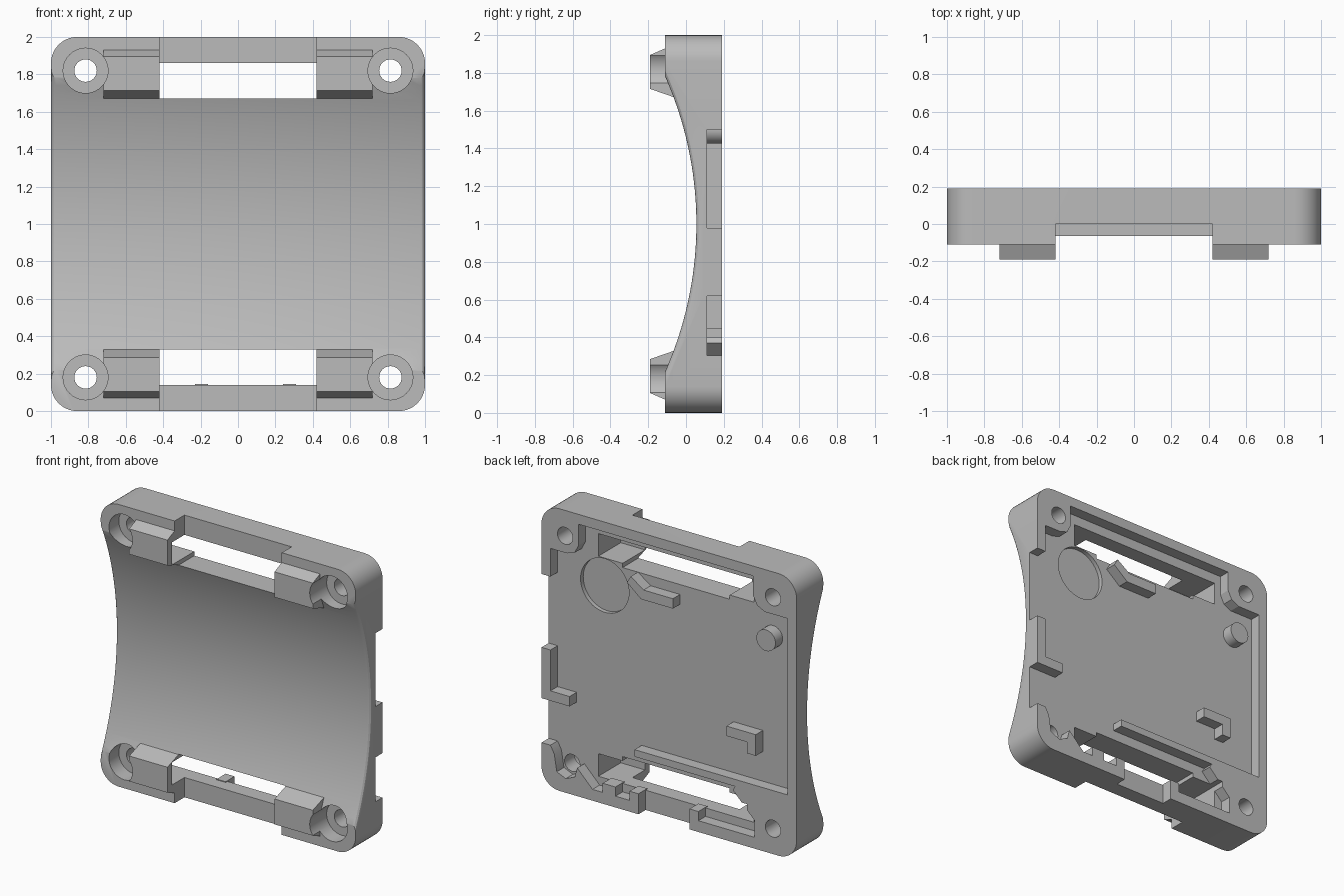
import bpy, bmesh, math

if "Cube" in bpy.data.objects:
    bpy.data.objects.remove(bpy.data.objects["Cube"])

grey = bpy.data.materials.new("matte grey")
grey.diffuse_color = (0.5, 0.5, 0.5, 1)
grey.use_nodes = True
grey.node_tree.nodes["Principled BSDF"].inputs["Base Color"].default_value = grey.diffuse_color


def prism(name, pts, axis, a, b, edge_round=0):
    """Extrude a profile: axis 'x' takes (y, z) points, axis 'y' takes (x, z)."""
    place = (lambda p, t: (t, p[0], p[1])) if axis == 'x' else (lambda p, t: (p[0], t, p[1]))
    bm = bmesh.new()
    r0 = [bm.verts.new(place(p, a)) for p in pts]
    r1 = [bm.verts.new(place(p, b)) for p in pts]
    n = len(pts)
    bm.faces.new(r0)
    bm.faces.new(r1[::-1])
    for i in range(n):
        bm.faces.new((r0[i], r0[(i + 1) % n], r1[(i + 1) % n], r1[i]))
    bmesh.ops.recalc_face_normals(bm, faces=bm.faces)
    if edge_round:  # soften the side edges of the hollow front
        sel = [e for e in bm.edges
               if abs(e.verts[0].co.x - e.verts[1].co.x) < 1e-5
               and all(v.co.y < 0.1 and 0.2 < v.co.z < 1.8 for v in e.verts)]
        bmesh.ops.bevel(bm, geom=sel, offset=edge_round, segments=3, profile=0.5, affect='EDGES')
    me = bpy.data.meshes.new(name)
    bm.to_mesh(me)
    bm.free()
    me.materials.append(grey)
    ob = bpy.data.objects.new(name, me)
    bpy.context.collection.objects.link(ob)
    return ob


def rect(x0, x1, z0, z1):
    return [(x0, z0), (x1, z0), (x1, z1), (x0, z1)]


def circle(x, z, r, n=40):
    return [(x + r * math.cos(2 * math.pi * i / n), z + r * math.sin(2 * math.pi * i / n)) for i in range(n)]


def boolean(target, tool, op):
    m = target.modifiers.new("cut", 'BOOLEAN')
    m.operation, m.object, m.solver = op, tool, 'EXACT'
    bpy.context.view_layer.objects.active = target
    bpy.ops.object.modifier_apply(modifier=m.name)
    bpy.data.objects.remove(tool)


def cut(pts, y0, y1):
    boolean(plate, prism("cutter", pts, 'y', y0, y1), 'DIFFERENCE')


def add(pts, y0, y1):
    boolean(plate, prism("piece", pts, 'y', y0, y1), 'UNION')


BACK, FLOOR, FRONT = 0.19, 0.11, -0.11

# Plate with a cylindrical hollow across the front
R, half = 1.926, 0.78
profile = [(BACK, 0), (BACK, 2), (FRONT, 2)]
for i in range(41):
    dz = half - 2 * half * i / 40
    profile.append((0.055 - R + math.sqrt(R * R - dz * dz), 1 + dz))
profile.append((FRONT, 0))
plate = prism("cover_plate", profile, 'x', -1, 1, 0.025)

# Rounded outer corners
outline = []
for cx, cz, a0 in ((0.86, 1.86, 0), (-0.86, 1.86, 90), (-0.86, 0.14, 180), (0.86, 0.14, 270)):
    for k in range(11):
        a = math.radians(a0 + 9 * k)
        outline.append((cx + 0.14 * math.cos(a), cz + 0.14 * math.sin(a)))
boolean(plate, prism("corner_shape", outline, 'y', -0.5, 0.5), 'INTERSECT')

# Back recess, open along one side
recess = [(0.71, 1.93), (-0.66, 1.93), (-0.66, 1.79), (-0.69, 1.73), (-0.75, 1.70), (-0.93, 1.70),
          (-0.93, 0.45), (-0.55, 0.45), (-0.50, 0.37), (-0.67, 0.20), (-0.67, 0.08),
          (0.60, 0.08), (0.72, 0.20), (0.74, 0.13), (0.81, 0.10), (0.88, 0.13), (0.90, 0.25),
          (0.93, 0.305), (1.05, 0.305), (1.05, 1.5), (0.93, 1.5), (0.93, 1.70), (0.80, 1.70),
          (0.74, 1.72), (0.71, 1.78)]
cut(recess, FLOOR, 0.4)
cut(rect(-0.16, 0.24, -0.1, 0.09), FLOOR, 0.4)   # connector gap in the lower wall
cut(circle(0.56, 1.505, 0.19, 48), 0.08, 0.4)    # round well

# Strap lugs, slots and screw holes, mirrored top to bottom
lug = [(-0.19, 1.715), (-0.19, 1.895), (-0.11, 1.93), (0.02, 1.93), (0.02, 1.67), (-0.06, 1.67)]
for flip in (False, True):
    mz = (lambda z: 2 - z) if flip else (lambda z: z)
    for s in (-1, 1):
        piece = prism("lug", [(y, mz(z)) for y, z in lug], 'x', s * 0.42, s * 0.72)
        boolean(plate, piece, 'UNION')
    cut(rect(-0.42, 0.42, mz(1.86), mz(2.1)), -0.4, 0.0)     # thinned outer bar
    cut(rect(-0.42, 0.42, mz(1.67), mz(1.86)), -0.4, 0.4)    # window
    cut(rect(-0.61, 0.61, mz(1.70), mz(1.86)), -0.14, 0.4)   # strap passage behind lugs
    for s in (-1, 1):
        cut(circle(s * 0.815, mz(1.82), 0.12), -0.4, 0.0)
        cut(circle(s * 0.815, mz(1.82), 0.06, 32), -0.4, 0.4)

# Ribs, brackets and peg standing on the recess floor
LOW = FLOOR - 0.02
add(rect(-0.56, 0.27, 0.40, 0.45), LOW, BACK)                                  # long rib
add([(1, 0.62), (1, 0.98), (0.93, 0.98), (0.93, 0.69), (0.78, 0.69), (0.78, 0.62)], LOW, BACK)
add([(-0.03, 1.53), (0.22, 1.53), (0.33, 1.62), (0.30, 1.67), (0.20, 1.60), (-0.03, 1.60)], LOW, BACK)
add([(-0.45, 0.81), (-0.68, 0.81), (-0.68, 0.66), (-0.61, 0.66), (-0.61, 0.74), (-0.45, 0.74)], LOW, BACK)
add(circle(-0.76, 1.5, 0.075, 32), LOW, BACK)
for x0, x1 in ((-0.23, -0.16), (0.24, 0.31), (0.42, 0.52)):                    # lower wall posts
    add(rect(x0, x1, 0.04, 0.145), LOW, BACK)

# Smooth curves, sharp edges
bpy.ops.object.select_all(action='DESELECT')
plate.select_set(True)
bpy.context.view_layer.objects.active = plate
bpy.ops.object.shade_smooth_by_angle(angle=math.radians(25))
